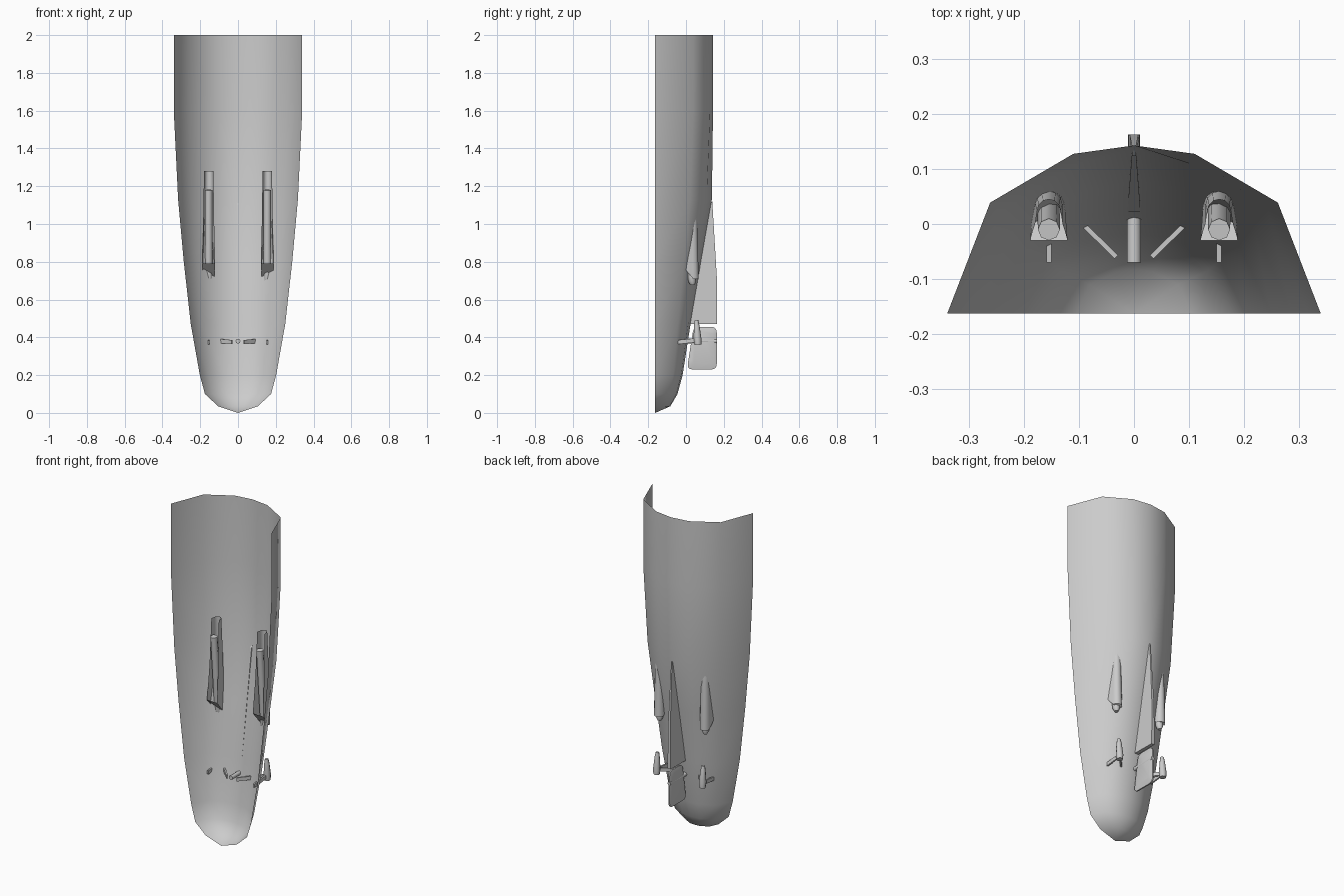
import bpy, bmesh, math
from mathutils import Vector

if "Cube" in bpy.data.objects:
    bpy.data.objects.remove(bpy.data.objects["Cube"])

def finish(bm, name, angle=35, closed=True):
    if closed:
        bmesh.ops.recalc_face_normals(bm, faces=bm.faces)
    me = bpy.data.meshes.new(name)
    bm.to_mesh(me)
    bm.free()
    ob = bpy.data.objects.new(name, me)
    bpy.context.collection.objects.link(ob)
    bpy.ops.object.select_all(action='DESELECT')
    ob.select_set(True)
    bpy.context.view_layer.objects.active = ob
    bpy.ops.object.shade_smooth_by_angle(angle=math.radians(angle))
    return ob

def loft(rings, name, closed=False, cap_ends=(), angle=35):
    """Skin a list of equally long point rows."""
    bm = bmesh.new()
    rows = [[bm.verts.new(p) for p in r] for r in rings]
    n = len(rows[0])
    for a, b in zip(rows, rows[1:]):
        for i in range(n if closed else n - 1):
            j = (i + 1) % n
            bm.faces.new((a[i], a[j], b[j], b[i]))
    for i in cap_ends:
        bm.faces.new(rows[i])
    bmesh.ops.remove_doubles(bm, verts=bm.verts, dist=1e-5)
    return finish(bm, name, angle)

def spindle(stops, name, sides=8):
    """Round bar through (point, radius) stops."""
    axis = (Vector(stops[-1][0]) - Vector(stops[0][0])).normalized()
    u = axis.cross(Vector((1, 0, 0))).normalized()
    v = axis.cross(u)
    rings = []
    for p, r in stops:
        rings.append([Vector(p) + r * (math.cos(t) * u + math.sin(t) * v)
                      for t in [2 * math.pi * k / sides for k in range(sides)]])
    return loft(rings, name, True, (0, -1), 50)

def strut(a, b, name, width=0.022, thick=0.009):
    """Flat arm, wide along z."""
    a, b = Vector(a), Vector(b)
    d = (b - a).normalized()
    side = d.cross(Vector((0, 0, 1))).normalized() * thick / 2
    up = Vector((0, 0, width / 2))
    return loft([[p + side + up, p - side + up, p - side - up, p + side - up] for p in (a, b)],
                name, True, (0, -1))

def rounded(corners, r, steps=4):
    """Round the corners of a (y, z) outline."""
    out = []
    for i, c in enumerate(corners):
        c = Vector(c)
        p = c + (Vector(corners[i - 1]) - c).normalized() * r
        q = c + (Vector(corners[(i + 1) % len(corners)]) - c).normalized() * r
        for k in range(steps + 1):
            t = k / steps
            out.append((1 - t) ** 2 * p + 2 * t * (1 - t) * c + t * t * q)
    return out

# Hull shell: z, half width, bottom y, section fullness (0 = V, 1 = full)
DECK = -0.163
stations = [(2.0, .34, .143, 1), (1.6, .34, .143, 1), (1.13, .317, .137, .3),
            (.8, .287, .08, .3), (.47, .25, .024, .7), (.2, .202, -.018, 1),
            (.1, .175, -.045, 1), (.035, .105, -.083, 1), (0, 0, DECK, 1)]
rings = []
for z, w, bottom, full in stations:
    d = bottom - DECK
    half = [(1, 0), (.77, .6 + .06 * full), (.325, .89 + .06 * full)]
    pts = [(-x, y) for x, y in half] + [(0, 1)] + [(x, y) for x, y in half[::-1]]
    rings.append([(x * w, DECK + y * d, z) for x, y in pts])
loft(rings, "hull", angle=40)

# Skeg along the centreline, thinning toward its tip
outline = [(.022, .47), (.163, .47), (.163, .72), (.139, 1.12), (.125, 1.10)]
thin = [.012, .010, .008, .003, .004]
loft([[(s * t, y, z) for (y, z), t in zip(outline, thin)] for s in (-1, 1)],
     "skeg", True, (0, -1), 20)

# Rudder blade: rounded outline with a thicker middle
edge = rounded([(.005, .23), (.163, .23), (.163, .455), (.04, .455)], .03)
mid = Vector((.095, .36))
inner = [mid + (p - mid) * .75 for p in edge]
loft([[(x, p[0], p[1]) for p in o] for x, o in
      ((-.01, inner), (-.004, edge), (.004, edge), (.01, inner))],
     "rudder_blade", True, (0, -1), 20)
spindle([((0, -.07, .38), .013), ((0, .163, .38), .011)], "rudder_post")

for s, side in ((-1, "left"), (1, "right")):
    cx = s * .155
    # Shaft tunnel: open trough that breaks out through the hull bottom
    rows = []
    for z, w, y0, y1, slant in ((1.28, .025, 0, .045, 0), (1.0, .029, -.012, .06, 0),
                                (.71, .034, -.03, .067, .08)):
        row = [(cx - s * w, y0, z + slant)]
        r = w * .85
        for k in range(7):
            a = math.pi * k / 6
            row.append((cx - s * r * math.cos(a), y1 - r + r * math.sin(a), z))
        row.append((cx + s * w, y0, z + slant))
        rows.append(row)
    loft(rows, side + "_shaft_tunnel", False, (2,), 40)
    # Shaft with a tapered end bearing
    spindle([((cx, -.010, 1.18), .020), ((cx, .030, .72), .021),
             ((cx, .033, .695), .020), ((cx, .035, .677), .011)], side + "_shaft")
    # Propeller hub carried by two arms
    spindle([((cx, .063, .36), .018), ((cx, .061, .39), .021),
             ((cx, .057, .46), .015), ((cx, .055, .49), .010)], side + "_propeller_hub")
    strut((cx, .06, .385), (cx, -.07, .372), side + "_straight_arm")
    strut((cx, .06, .385), (s * .032, -.06, .375), side + "_diagonal_arm")
